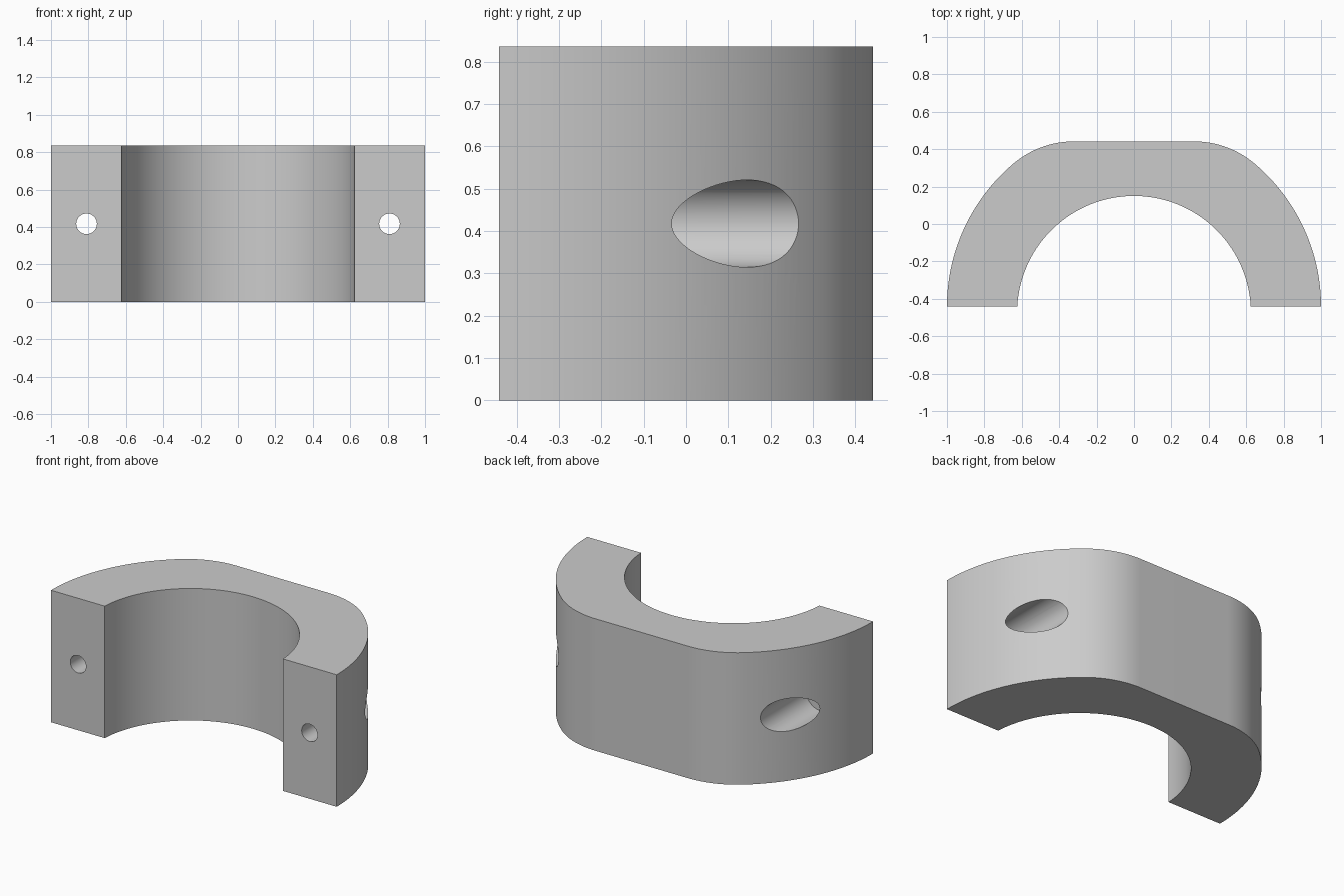
import bpy, bmesh, math
from mathutils import Vector

cube = bpy.data.objects.get("Cube")
if cube:
    bpy.data.objects.remove(cube)

FRONT, BACK, HEIGHT = -0.4415, 0.4415, 0.835
OUTER_R, BORE_R, FILLET_R = 1.0, 0.625, 0.5
BORE_Y = -0.475

grey = bpy.data.materials.new("light grey")
grey.use_nodes = True
grey.diffuse_color = (0.6, 0.6, 0.6, 1)
grey.node_tree.nodes["Principled BSDF"].inputs["Base Color"].default_value = (0.6, 0.6, 0.6, 1)


def arc(cx, cy, r, start, end, steps):
    """Points on an arc, angles in radians."""
    angles = [start + (end - start) * i / steps for i in range(steps + 1)]
    return [(cx + r * math.cos(a), cy + r * math.sin(a)) for a in angles]


def bolt_cutter(name, x, radius, y0, y1):
    """Hidden cylinder along y used to drill a hole."""
    bpy.ops.mesh.primitive_cylinder_add(
        vertices=64, radius=radius, depth=y1 - y0,
        location=(x, (y0 + y1) / 2, HEIGHT / 2), rotation=(math.pi / 2, 0, 0))
    cutter = bpy.context.object
    cutter.name = name
    cutter.hide_render = True
    cutter.hide_set(True)
    return cutter


# Outer outline: large arc, fillet, flat back, mirrored on the other side
drop = BACK - FRONT - FILLET_R
fillet_x = math.sqrt((OUTER_R - FILLET_R) ** 2 - drop ** 2)
tangent = math.atan2(drop, fillet_x)
right = arc(0, FRONT, OUTER_R, 0, tangent, 40)
right += arc(fillet_x, BACK - FILLET_R, FILLET_R, tangent, math.pi / 2, 24)[1:]
outline = right + [(-x, y) for x, y in reversed(right)]

# Inner half bore, its centre slightly in front of the cut faces
lip = math.asin((FRONT - BORE_Y) / BORE_R)
outline += arc(0, BORE_Y, BORE_R, math.pi - lip, lip, 80)

# Clamp body
bm = bmesh.new()
face = bm.faces.new([bm.verts.new((x, y, 0)) for x, y in outline])
top = bmesh.ops.extrude_face_region(bm, geom=[face])
verts = [g for g in top["geom"] if isinstance(g, bmesh.types.BMVert)]
bmesh.ops.translate(bm, verts=verts, vec=Vector((0, 0, HEIGHT)))
bmesh.ops.recalc_face_normals(bm, faces=bm.faces)
mesh = bpy.data.meshes.new("clamp_half")
bm.to_mesh(mesh)
bm.free()
mesh.materials.append(grey)
body = bpy.data.objects.new("clamp_half", mesh)
bpy.context.collection.objects.link(body)

# Bolt holes with wide recesses from the back
cutters = []
for side, x in (("left", 0.81), ("right", -0.81)):
    cutters.append(bolt_cutter(side + "_bolt_hole_cutter", x, 0.055, -0.6, 0.6))
    cutters.append(bolt_cutter(side + "_recess_cutter", x, 0.103, -0.19, 0.7))
for cutter in cutters:
    cut = body.modifiers.new(cutter.name, "BOOLEAN")
    cut.operation = "DIFFERENCE"
    cut.solver = "EXACT"
    cut.object = cutter

# Apply the cuts, then smooth the curved faces
bpy.ops.object.select_all(action="DESELECT")
body.select_set(True)
bpy.context.view_layer.objects.active = body
for cut in list(body.modifiers):
    bpy.ops.object.modifier_apply(modifier=cut.name)
for cutter in cutters:
    bpy.data.objects.remove(cutter)
bpy.ops.object.shade_smooth_by_angle(angle=math.radians(30))
